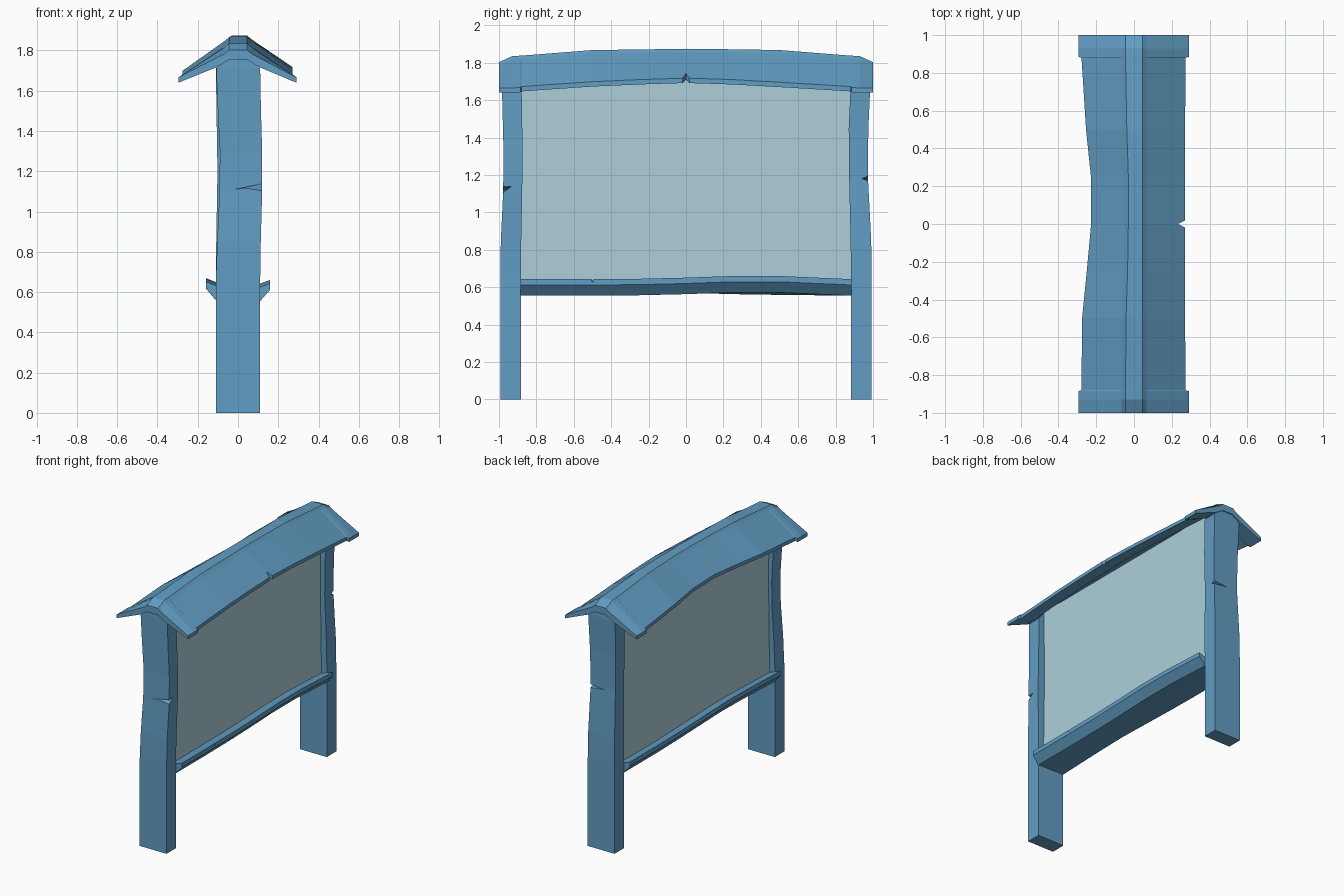
import bpy, bmesh


def material(name, rgb):
    m = bpy.data.materials.new(name)
    lin = [((c / 255 + 0.055) / 1.055) ** 2.4 for c in rgb]
    m.diffuse_color = (*lin, 1)
    return m


BLUE = material("blue wood", (98, 157, 195))
PALE = material("pale board", (173, 207, 217))


def loft(name, rings, mat):
    """Skin a list of closed rings and cap both ends."""
    bm = bmesh.new()
    rows = [[bm.verts.new(p) for p in r] for r in rings]
    n = len(rows[0])
    for a, b in zip(rows, rows[1:]):
        for i in range(n):
            j = (i + 1) % n
            bm.faces.new((a[i], a[j], b[j], b[i]))
    bm.faces.new(rows[0])
    bm.faces.new(rows[-1])
    bmesh.ops.recalc_face_normals(bm, faces=bm.faces)
    me = bpy.data.meshes.new(name)
    bm.to_mesh(me)
    bm.free()
    ob = bpy.data.objects.new(name, me)
    me.materials.append(mat)
    bpy.context.collection.objects.link(ob)
    return ob


def cut(ob, a, b):
    """Chip a notch: a wedge lofted between triangles a and b."""
    c = loft("notch_cutter", [a, b], BLUE)
    c.hide_render = True
    mod = ob.modifiers.new("notch", 'BOOLEAN')
    mod.operation, mod.solver, mod.object = 'DIFFERENCE', 'EXACT', c
    bpy.context.view_layer.objects.active = ob
    bpy.ops.object.modifier_apply(modifier=mod.name)
    bpy.data.objects.remove(c)


def post(name, rows, top):
    """Rows: z, left x, right x, y0, y1; the top narrows under the roof."""
    rings = [[(l, a, z), (r, a, z), (r, b, z), (l, b, z)] for z, l, r, a, b in rows]
    a, b = top
    rings.append([(-.05, a, 1.785), (.05, a, 1.785), (.05, b, 1.785), (-.05, b, 1.785)])
    return loft(name, rings, BLUE)


# Warped posts with one chip each
front = post("front_post", [
    (0, -.11, .11, -.993, -.883), (.65, -.11, .11, -.993, -.883),
    (.85, -.103, .113, -.99, -.881), (1.1, -.092, .12, -.978, -.876),
    (1.3, -.09, .12, -.975, -.874), (1.5, -.1, .114, -.98, -.876),
    (1.71, -.108, .11, -.985, -.88)], (-.985, -.88))
cut(front, [(.14, -1.01, 1.075), (.14, -1.01, 1.14), (.14, -.925, 1.143)],
    [(-.01, -1.0, 1.105), (-.01, -1.0, 1.118), (-.01, -.974, 1.112)])

back = post("back_post", [
    (0, -.11, .11, .883, .993), (.65, -.11, .11, .883, .993),
    (.85, -.108, .108, .88, .99), (1.2, -.102, .1, .872, .972),
    (1.45, -.106, .104, .87, .975), (1.71, -.11, .11, .882, .987)], (.882, .985))
cut(back, [(.14, 1.0, 1.15), (.14, 1.0, 1.21), (.14, .93, 1.18)],
    [(-.01, 1.0, 1.175), (-.01, 1.0, 1.185), (-.01, .97, 1.18)])

# Recessed notice board
loft("notice_board", [[(-.065, y, .6), (.065, y, .6), (.065, y, 1.775), (-.065, y, 1.775)]
                      for y in (-.895, .895)], PALE)

# Ledge rail with lips on both sides, gently waving along its length
rings = []
for y, dr, dl in ((-.885, 0, .005), (-.5, 0, .018), (-.25, .002, .022), (0, .008, .015),
                  (.25, .017, .008), (.5, .017, .004), (.885, 0, .005)):
    rings.append([(-.11, y, .555 + dl), (.11, y, .555 + dr), (.16, y, .612 + dr),
                  (.16, y, .643 + dr), (.065, y, .61 + dr), (-.065, y, .61 + dl),
                  (-.16, y, .647 + dl), (-.16, y, .615 + dl)])
ledge = loft("ledge_rail", rings, BLUE)
cut(ledge, [(.18, -.515, .665), (.18, -.485, .665), (.18, -.5, .618)],
    [(.12, -.505, .65), (.12, -.495, .65), (.12, -.5, .635)])

# Sagging gabled roof: y, left eave, right eave, ridge left, ridge z, eave z
rings = []
for y, l, r, k, top, e in (
        (-1, -.295, .29, -.045, 1.803, 1.64), (-.93, -.295, .29, -.045, 1.835, 1.64),
        (-.885, -.295, .29, -.045, 1.838, 1.641), (-.88, -.278, .272, -.045, 1.838, 1.647),
        (-.5, -.275, .271, -.042, 1.868, 1.673), (-.25, -.25, .27, -.034, 1.871, 1.684),
        (0, -.227, .27, -.03, 1.875, 1.692), (.25, -.228, .27, -.03, 1.872, 1.684),
        (.5, -.254, .271, -.038, 1.868, 1.67), (.88, -.278, .272, -.045, 1.838, 1.647),
        (.885, -.295, .29, -.045, 1.838, 1.641), (.93, -.295, .29, -.045, 1.835, 1.64),
        (1, -.295, .29, -.045, 1.803, 1.64)):
    rings.append([(l, y, e), (l, y, e + .026), (k - .02, y, top - .018), (k, y, top),
                  (.045, y, top), (.065, y, top - .018), (r, y, e + .026), (r, y, e),
                  (.11, y, e + .075), (.045, y, top - .05), (k, y, top - .05),
                  (-.11, y, e + .075)])
roof = loft("roof", rings, BLUE)
cut(roof, [(.30, -.032, 1.6), (.30, .032, 1.6), (.232, 0, 1.6)],
    [(.30, -.032, 1.8), (.30, .032, 1.8), (.232, 0, 1.8)])
